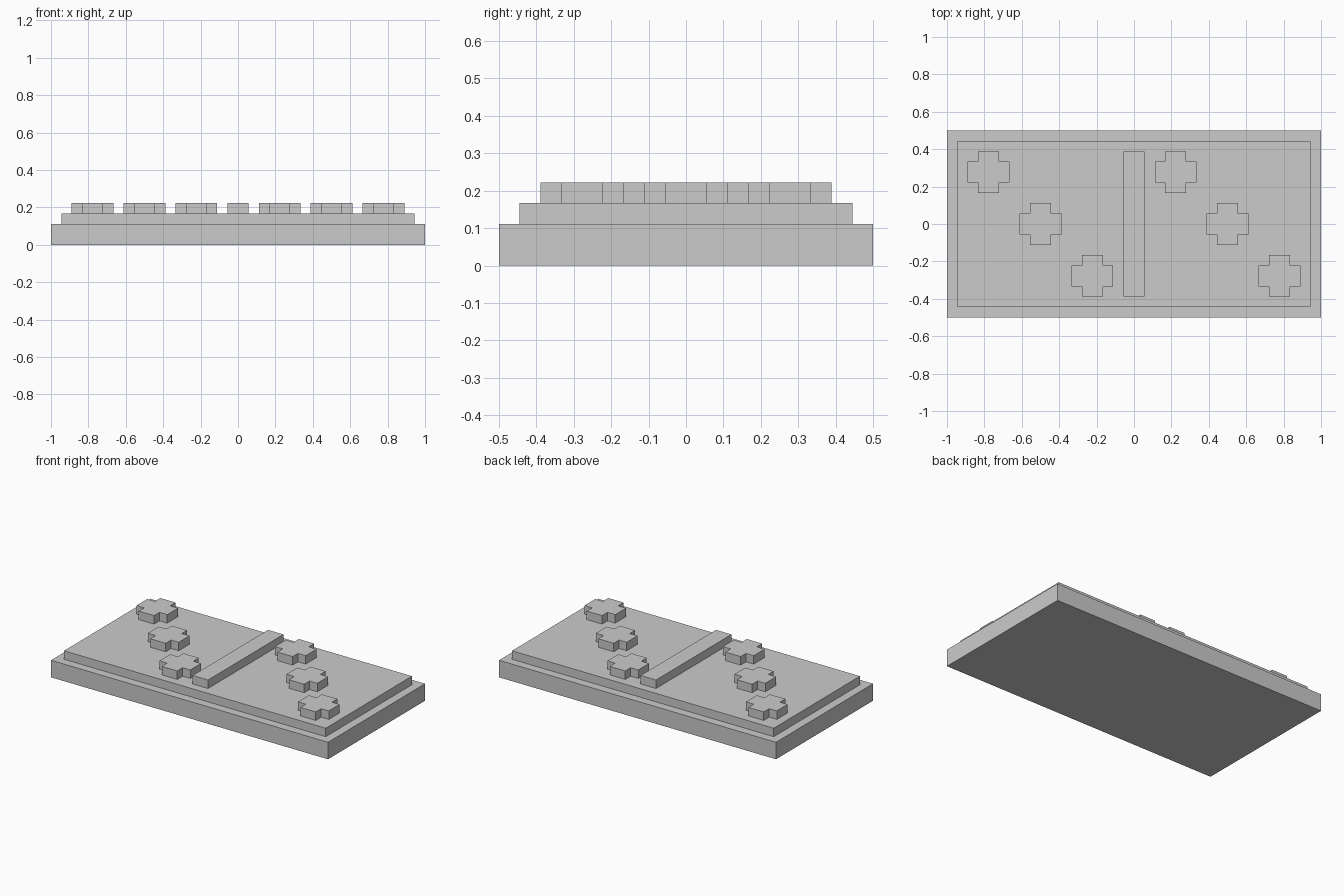
import bpy, bmesh

if "Cube" in bpy.data.objects:
    bpy.data.objects.remove(bpy.data.objects["Cube"])

U = 1 / 18  # modelling unit: the tile is 36 units long


def prism(name, outline, z0, z1, cx=0, cy=0):
    """Extrude a flat outline (in units) from z0 to z1, placed at cx, cy."""
    bm = bmesh.new()
    face = bm.faces.new([bm.verts.new((x * U, y * U, 0)) for x, y in outline])
    new = bmesh.ops.extrude_face_region(bm, geom=[face])["geom"]
    top = [v for v in new if isinstance(v, bmesh.types.BMVert)]
    bmesh.ops.translate(bm, verts=top, vec=(0, 0, (z1 - z0) * U))
    bmesh.ops.recalc_face_normals(bm, faces=bm.faces)
    mesh = bpy.data.meshes.new(name)
    bm.to_mesh(mesh)
    bm.free()
    obj = bpy.data.objects.new(name, mesh)
    obj.location = (cx * U, cy * U, z0 * U)
    bpy.context.collection.objects.link(obj)
    return obj


def rect(hx, hy):
    return [(-hx, -hy), (hx, -hy), (hx, hy), (-hx, hy)]


# Stepped tile body and raised centre divider
prism("tile_base", rect(18, 9), 0, 2)
prism("tile_upper_step", rect(17, 8), 2, 3)
prism("centre_divider", rect(1, 7), 3, 4)

# Cross-shaped pips, a diagonal row of three on each half
cross = [(2, -1), (2, 1), (1, 1), (1, 2), (-1, 2), (-1, 1),
         (-2, 1), (-2, -1), (-1, -1), (-1, -2), (1, -2), (1, -1)]
for side, half_x in (("left", -9), ("right", 9)):
    for i, step in enumerate((-5, 0, 5), 1):
        prism(f"pip_{side}_{i}", cross, 3, 4, half_x + step, -step)
